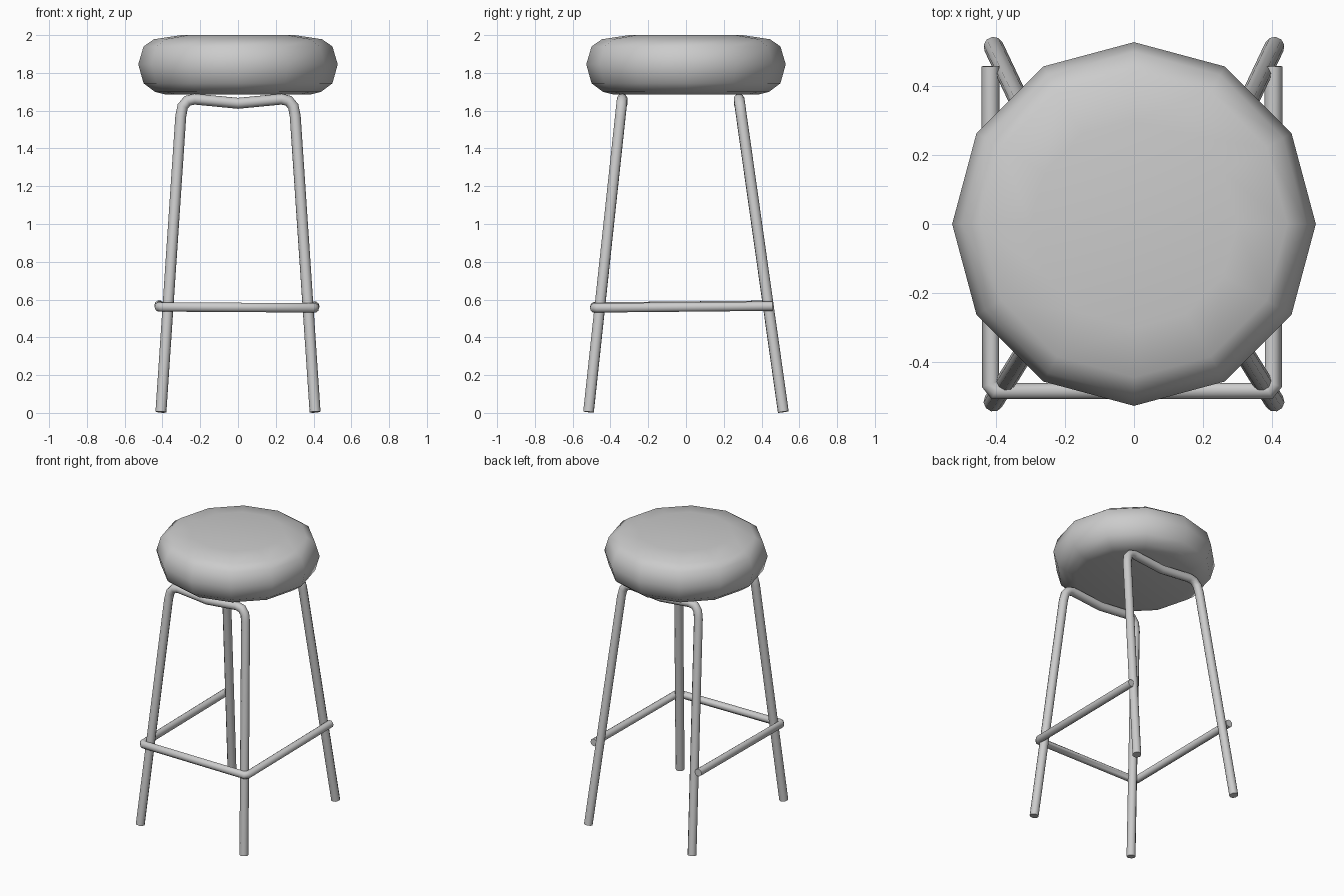
import bpy, bmesh, math

if "Cube" in bpy.data.objects:
    bpy.data.objects.remove(bpy.data.objects["Cube"])


def finish(ob, angle):
    bpy.ops.object.select_all(action='DESELECT')
    ob.select_set(True)
    bpy.context.view_layer.objects.active = ob
    if ob.type == 'CURVE':
        bpy.ops.object.convert(target='MESH')
        ob = bpy.context.object
    bpy.ops.object.shade_smooth_by_angle(angle=math.radians(angle))


def tube(name, points, radius):
    cu = bpy.data.curves.new(name, 'CURVE')
    cu.dimensions = '3D'
    cu.bevel_depth = radius
    cu.bevel_resolution = 3
    cu.use_fill_caps = True
    sp = cu.splines.new('POLY')
    sp.points.add(len(points) - 1)
    for p, co in zip(sp.points, points):
        p.co = (*co, 1)
    ob = bpy.data.objects.new(name, cu)
    bpy.context.collection.objects.link(ob)
    finish(ob, 50)


def lathe(name, profile, sides):
    bm = bmesh.new()
    rings = [[bm.verts.new((r * math.cos(2 * math.pi * i / sides),
                            r * math.sin(2 * math.pi * i / sides), z))
              for i in range(sides)] for r, z in profile]
    for a, b in zip(rings, rings[1:]):
        for i in range(sides):
            j = (i + 1) % sides
            bm.faces.new((a[i], a[j], b[j], b[i]))
    bm.faces.new(rings[0][::-1])
    bm.faces.new(rings[-1])
    me = bpy.data.meshes.new(name)
    bm.to_mesh(me)
    bm.free()
    ob = bpy.data.objects.new(name, me)
    bpy.context.collection.objects.link(ob)
    finish(ob, 60)


# Padded twelve-sided seat
lathe("seat", [(0.385, 1.686), (0.44, 1.70), (0.50, 1.745), (0.528, 1.845),
               (0.50, 1.94), (0.445, 1.978), (0.30, 2.0)], 12)

# Bent-tube leg frames: each is a pair of legs joined by a dipped bar
for name, y_foot, y_top in (("front_legs", -0.516, -0.338),
                            ("back_legs", 0.515, 0.281)):
    half = [(0.408, y_foot, 0.005)]
    for x, z in ((0.303, 1.57), (0.293, 1.622), (0.268, 1.652), (0.23, 1.661)):
        t = min(z / 1.66, 1)
        half.append((x, y_foot + (y_top - y_foot) * t, z))
    path = half + [(0, y_top, 1.639)] + [(-x, y, z) for x, y, z in half[::-1]]
    tube(name, path, 0.029)

# U-shaped footrest rail around the front and sides
rail = [(0.405, 0.458, 0.565), (0.405, -0.465, 0.556), (0.39, -0.485, 0.556)]
path = rail + [(-x - 0.012, y, z + 0.005) for x, y, z in rail[::-1]]
tube("footrest_rail", path, 0.026)
